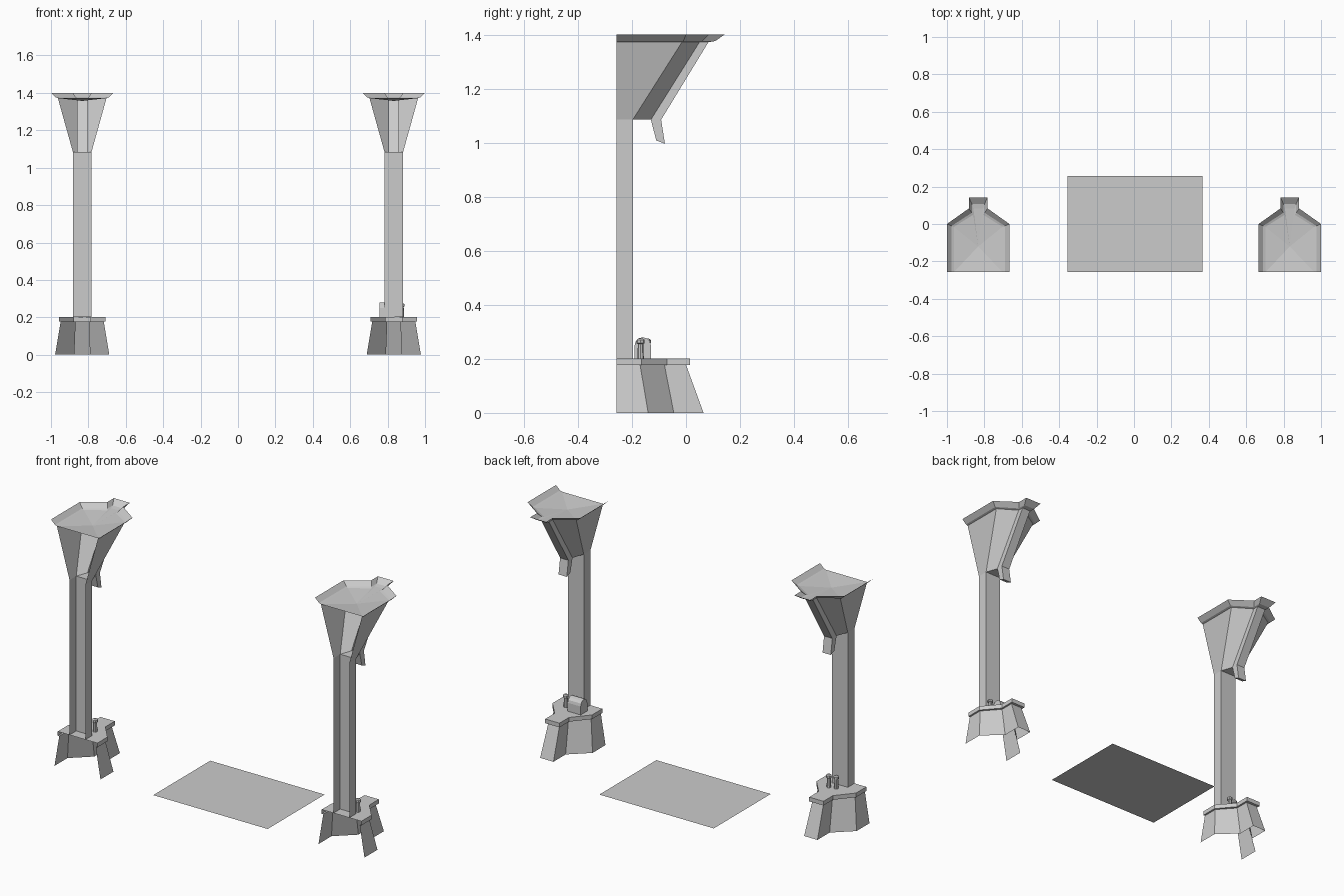
import bpy, bmesh, math
from mathutils import Vector

cube = bpy.data.objects.get("Cube")
if cube:
    bpy.data.objects.remove(cube)

stone = bpy.data.materials.new("pale_grey_stone")
stone.use_nodes = True
GREY = (0.6, 0.6, 0.6, 1)
stone.diffuse_color = GREY
stone.node_tree.nodes["Principled BSDF"].inputs["Base Color"].default_value = GREY

FRONT = -0.257      # the pillars are open shells on this plane
PILLAR_X = 0.833


def finish(name, bm, x=0.0):
    mesh = bpy.data.meshes.new(name)
    bm.to_mesh(mesh)
    bm.free()
    mesh.materials.append(stone)
    obj = bpy.data.objects.new(name, mesh)
    obj.location.x = x
    bpy.context.collection.objects.link(obj)
    return obj


def ring(bm, half, z):
    """Open outline running round the back from one front corner to the other."""
    pts = half + [(-px, py) for px, py in reversed(half)]
    return [bm.verts.new((px, py, z)) for px, py in pts]


def bridge(bm, a, b):
    for i in range(len(a) - 1):
        bm.faces.new((a[i], a[i + 1], b[i + 1], b[i]))


def arm_outline(side, side_y, arm, arm_y, back):
    """Half of a plan with straight sides, a diagonal and a narrow back arm."""
    return [(side, FRONT), (side, side_y), (arm, arm_y), (arm, back)]


def shell(name, x, levels, cap=None):
    """Loft plan outlines given as (outline, z), with an optional cap on the last."""
    bm = bmesh.new()
    rings = [ring(bm, half, z) for half, z in levels]
    for a, b in zip(rings, rings[1:]):
        bridge(bm, a, b)
    if cap == "flat":
        r, n = rings[-1], len(rings[-1])
        for i in range(n // 2 - 1):
            bm.faces.new((r[i], r[i + 1], r[n - 2 - i], r[n - 1 - i]))
    elif cap:
        centre = bm.verts.new(cap)
        r = rings[-1]
        for i in range(len(r)):
            bm.faces.new((r[i], r[(i + 1) % len(r)], centre))
    return finish(name, bm, x)


def lathe(name, x, y, profile, sides=8):
    bm = bmesh.new()
    loops = [[bm.verts.new((r * math.cos(2 * math.pi * i / sides),
                            y + r * math.sin(2 * math.pi * i / sides), z))
              for i in range(sides)] for r, z in profile]
    for a, b in zip(loops, loops[1:]):
        bridge(bm, a + a[:1], b + b[:1])
    bm.faces.new(loops[-1])
    return finish(name, bm, x)


def prism(name, x, outline, x0, x1):
    """Extrude a (y, z) outline along x."""
    bm = bmesh.new()
    face = bm.faces.new([bm.verts.new((x0, y, z)) for y, z in outline])
    out = bmesh.ops.extrude_face_region(bm, geom=[face])
    moved = [v for v in out["geom"] if isinstance(v, bmesh.types.BMVert)]
    bmesh.ops.translate(bm, verts=moved, vec=Vector((x1 - x0, 0, 0)))
    bmesh.ops.recalc_face_normals(bm, faces=bm.faces)
    return finish(name, bm, x)


def pillar(side, x):
    # Flared foot with an overhanging slab
    skirt_low = arm_outline(0.145, -0.14, 0.042, -0.045, 0.065)
    skirt_top = arm_outline(0.115, -0.17, 0.035, -0.08, 0.0)
    slab = arm_outline(0.125, -0.165, 0.045, -0.07, 0.015)
    shell(side + "_foot", x,
          [(skirt_low, 0), (skirt_top, 0.178), (slab, 0.178), (slab, 0.202)], "flat")

    # Shaft
    post = [(0.05, FRONT), (0.05, -0.197)]
    shell(side + "_shaft", x, [(post, 0.202), (post, 1.085)])

    # Capital with a rib down its back, ending in a shallow bowl
    neck = arm_outline(0.05, -0.197, 0.026, -0.13, -0.092)
    flare = arm_outline(0.13, -0.015, 0.026, 0.05, 0.083)
    bowl = shell(side + "_capital", x, [(neck, 1.085), (flare, 1.372)], (0, -0.12, 1.357))
    bm = bmesh.new()
    r = ring(bm, neck, 1.085)
    bm.faces.new((r[1], r[2], r[5], r[6]))
    bm.faces.new((r[2], r[3], r[4], r[5]))
    finish(side + "_capital_underside", bm, x)

    # Flared rim around the bowl
    ledge = arm_outline(0.142, -0.01, 0.034, 0.06, 0.108)
    lip = arm_outline(0.167, 0.0, 0.05, 0.083, 0.143)
    shell(side + "_rim", x, [(flare, 1.372), (ledge, 1.376), (lip, 1.4)])

    # Hook at the foot of the rib
    prism(side + "_hook", x,
          [(-0.13, 1.085), (-0.11, 1.008), (-0.078, 0.996), (-0.092, 1.085)],
          -0.026, 0.026)


pillar("left", PILLAR_X)
pillar("right", -PILLAR_X)

# Candles and an arched casket standing on the feet
candle = [(0.012, 0.2), (0.01, 0.255), (0.015, 0.258), (0.015, 0.27), (0.008, 0.275)]
lathe("left_candle", 0.876, -0.168, candle)
lathe("right_candle_inner", -0.80, -0.145, candle)
lathe("right_candle_outer", -0.84, -0.155, candle)
arch = [(-0.19, 0.2)]
arch += [(-0.16 - 0.03 * math.cos(math.pi * i / 6), 0.25 + 0.03 * math.sin(math.pi * i / 6))
         for i in range(7)]
arch += [(-0.13, 0.2)]
prism("left_casket", PILLAR_X, arch, -0.077, 0.005)

# Floor panel between the pillars
bm = bmesh.new()
bm.faces.new([bm.verts.new((x, y, 0)) for x, y in
              ((-0.355, FRONT), (0.367, FRONT), (0.367, 0.257), (-0.355, 0.257))])
finish("floor_panel", bm)
